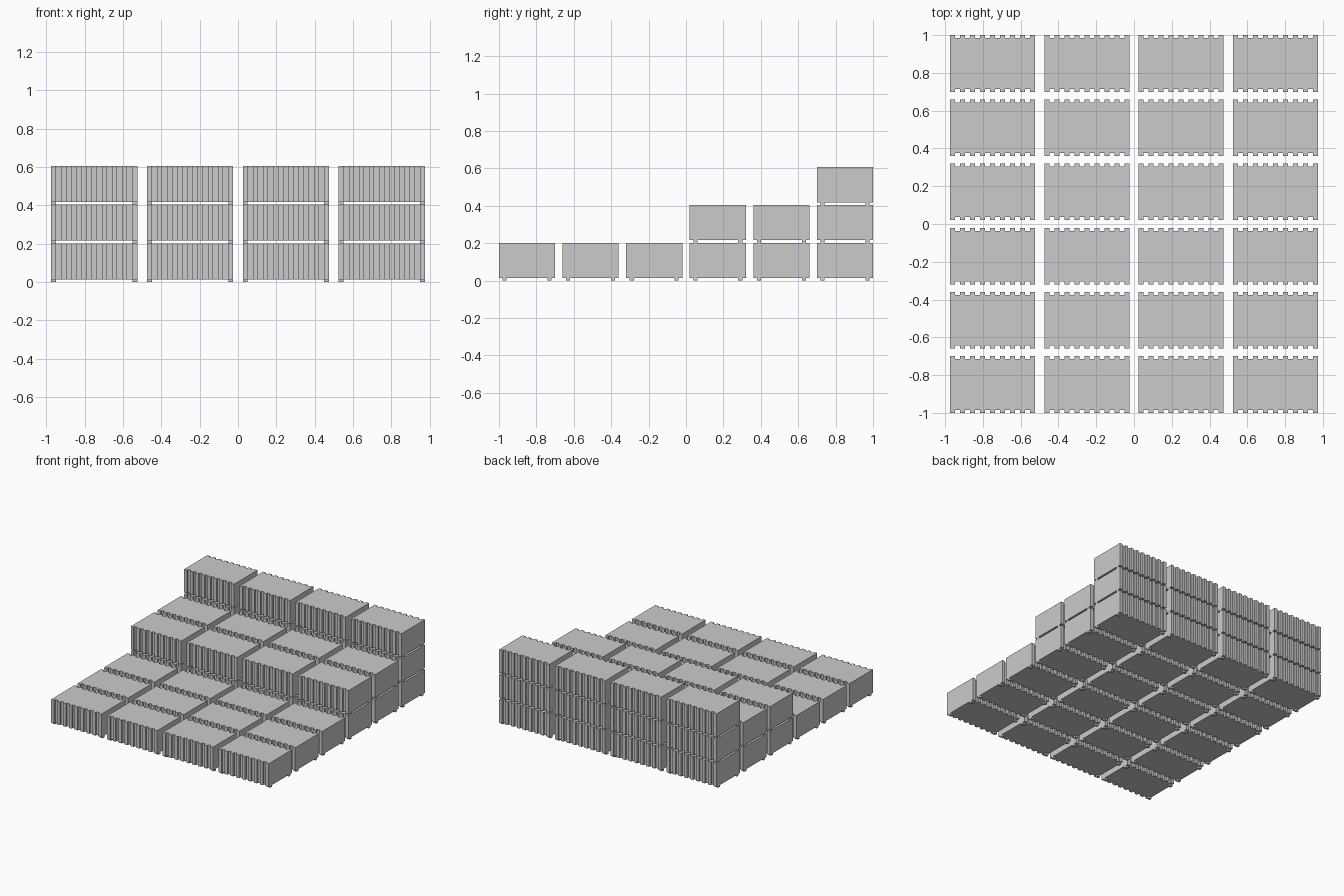
import bpy, bmesh
from mathutils import Matrix

if "Cube" in bpy.data.objects:
    bpy.data.objects.remove(bpy.data.objects["Cube"])

W, D, PITCH_Z = 0.45, 0.30, 0.202   # container width, depth, stacking height
FOOT = 0.014                        # foot height
RIBS, RIB_DEPTH = 17, 0.016         # alternating ribs and grooves per long side


def ribbed_side():
    """Stepped outline along the back edge, left to right."""
    step = W / RIBS
    pts = []
    for i in range(RIBS):
        y = D / 2 - (RIB_DEPTH if i % 2 else 0)
        pts += [(-W / 2 + i * step, y), (-W / 2 + (i + 1) * step, y)]
    return pts


def add_box(bm, centre, size):
    m = Matrix.Translation(centre) @ Matrix.Diagonal((*size, 1))
    bmesh.ops.create_cube(bm, size=1, matrix=m)


def container_mesh():
    bm = bmesh.new()
    # corrugated body extruded from its plan outline
    back = ribbed_side()
    outline = back + [(-x, -y) for x, y in back]
    base = bm.faces.new([bm.verts.new((x, y, FOOT)) for x, y in outline])
    top = bmesh.ops.extrude_face_region(bm, geom=[base], use_keep_orig=True)["geom"]
    bmesh.ops.translate(bm, vec=(0, 0, PITCH_Z - FOOT),
                        verts=[v for v in top if isinstance(v, bmesh.types.BMVert)])
    bmesh.ops.recalc_face_normals(bm, faces=bm.faces)
    # corner feet
    for sx in (-1, 1):
        for sy in (-1, 1):
            add_box(bm, (sx * (W / 2 - 0.0125), sy * (D / 2 - 0.03), FOOT / 2),
                    (0.025, 0.022, FOOT))
    mesh = bpy.data.meshes.new("container")
    bm.to_mesh(mesh)
    bm.free()
    return mesh


# stepped stacks: one, two, then three containers high towards the back
mesh = container_mesh()
for row, tiers in enumerate((1, 1, 1, 2, 2, 3)):
    for col in range(4):
        for tier in range(tiers):
            ob = bpy.data.objects.new(f"container_row{row}_col{col}_tier{tier}", mesh)
            ob.location = (-0.75 + 0.5 * col, -0.85 + 0.34 * row, tier * PITCH_Z)
            bpy.context.collection.objects.link(ob)
